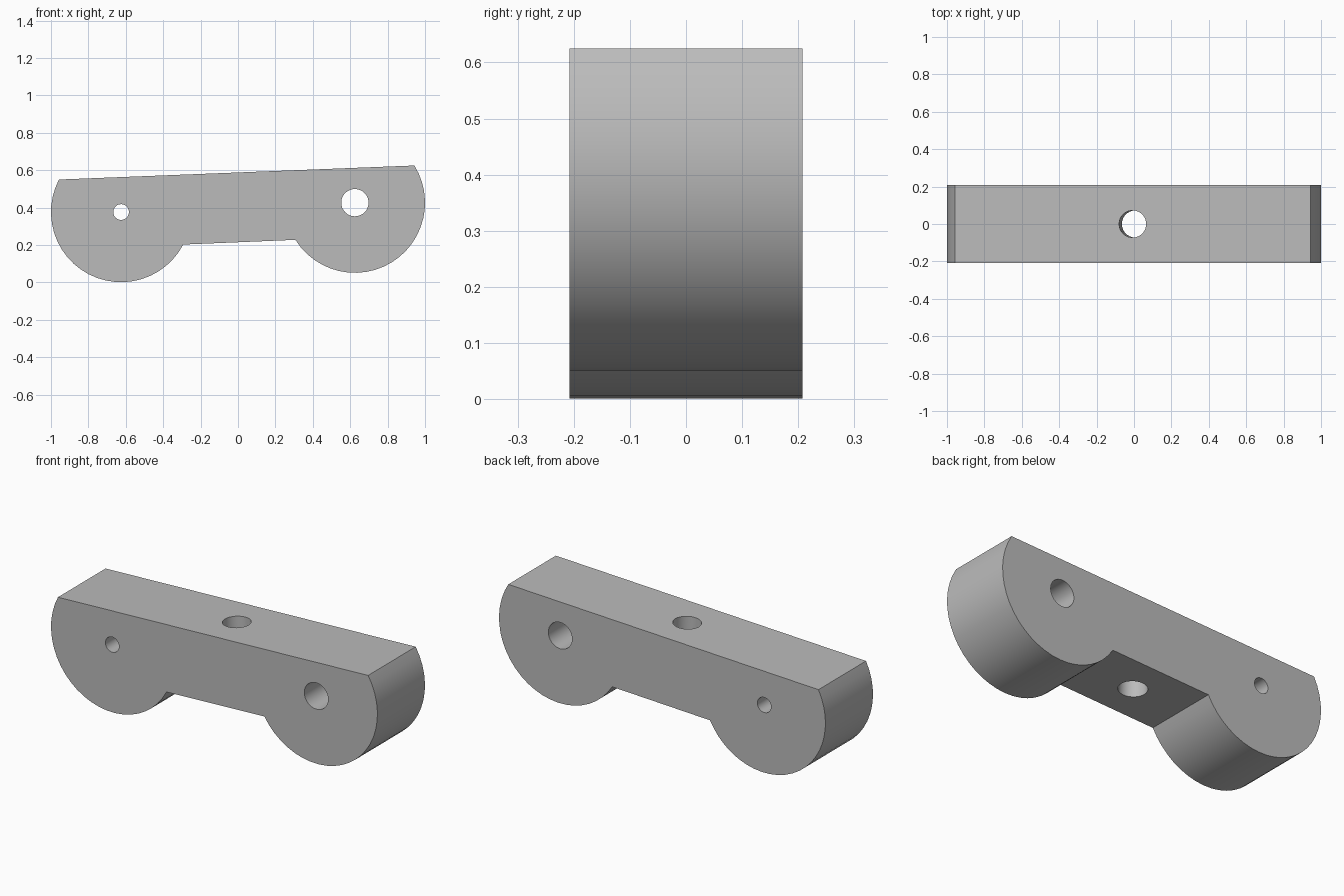
import bpy, bmesh, math
from mathutils import Vector

if "Cube" in bpy.data.objects:
    bpy.data.objects.remove(bpy.data.objects["Cube"], do_unlink=True)

HALF_DEPTH = 0.208
RADIUS = 0.375
TILT = math.atan(0.04)
LEFT_HUB = (0.625, 0.426)
RIGHT_HUB = (-0.625, 0.376)


def arc(centre, start, sweep, steps=24):
    """Points of an arc in the x-z plane."""
    angles = [math.radians(start + sweep * i / steps) for i in range(steps + 1)]
    return [(centre[0] + RADIUS * math.cos(a), centre[1] + RADIUS * math.sin(a))
            for a in angles]


def extrude_profile(name, points):
    """Extrude an x-z outline along y."""
    bm = bmesh.new()
    face = bm.faces.new([bm.verts.new((x, -HALF_DEPTH, z)) for x, z in points])
    result = bmesh.ops.extrude_face_region(bm, geom=[face])
    verts = [v for v in result["geom"] if isinstance(v, bmesh.types.BMVert)]
    bmesh.ops.translate(bm, verts=verts, vec=Vector((0, 2 * HALF_DEPTH, 0)))
    bmesh.ops.recalc_face_normals(bm, faces=bm.faces)
    mesh = bpy.data.meshes.new(name)
    bm.to_mesh(mesh)
    bm.free()
    obj = bpy.data.objects.new(name, mesh)
    bpy.context.collection.objects.link(obj)
    return obj


def drill(obj, name, radius, location, rotation):
    """Cut a round through hole."""
    bpy.ops.mesh.primitive_cylinder_add(vertices=32, radius=radius, depth=1,
                                        location=location, rotation=rotation)
    cutter = bpy.context.object
    cutter.name = name
    cutter.hide_render = True
    mod = obj.modifiers.new(name, "BOOLEAN")
    mod.operation = "DIFFERENCE"
    mod.solver = "EXACT"
    mod.object = cutter
    bpy.context.view_layer.objects.active = obj
    bpy.ops.object.modifier_apply(modifier=name)
    bpy.data.objects.remove(cutter, do_unlink=True)


# Link body: two half-round lobes joined by a sloping bar
outline = arc(RIGHT_HUB, 152.4, 180) + arc(LEFT_HUB, 212, 180)
body = extrude_profile("link_body", outline)

# Cross pin holes and the hole square to the bar
cross = (math.pi / 2, 0, 0)
drill(body, "small_pin_hole", 0.042, (RIGHT_HUB[0], 0, RIGHT_HUB[1]), cross)
drill(body, "large_pin_hole", 0.073, (LEFT_HUB[0], 0, LEFT_HUB[1]), cross)
drill(body, "centre_hole", 0.0725, (0, 0, 0.403), (0, -TILT, 0))

# Plain grey finish
grey = bpy.data.materials.new("plain_grey")
grey.use_nodes = True
colour = (0.5, 0.5, 0.5, 1)
grey.diffuse_color = colour
grey.node_tree.nodes["Principled BSDF"].inputs["Base Color"].default_value = colour
body.data.materials.clear()
body.data.materials.append(grey)

# Smooth lobes and bores with crisp rims
bpy.ops.object.select_all(action="DESELECT")
body.select_set(True)
bpy.context.view_layer.objects.active = body
bpy.ops.object.shade_smooth_by_angle(angle=math.radians(30))
